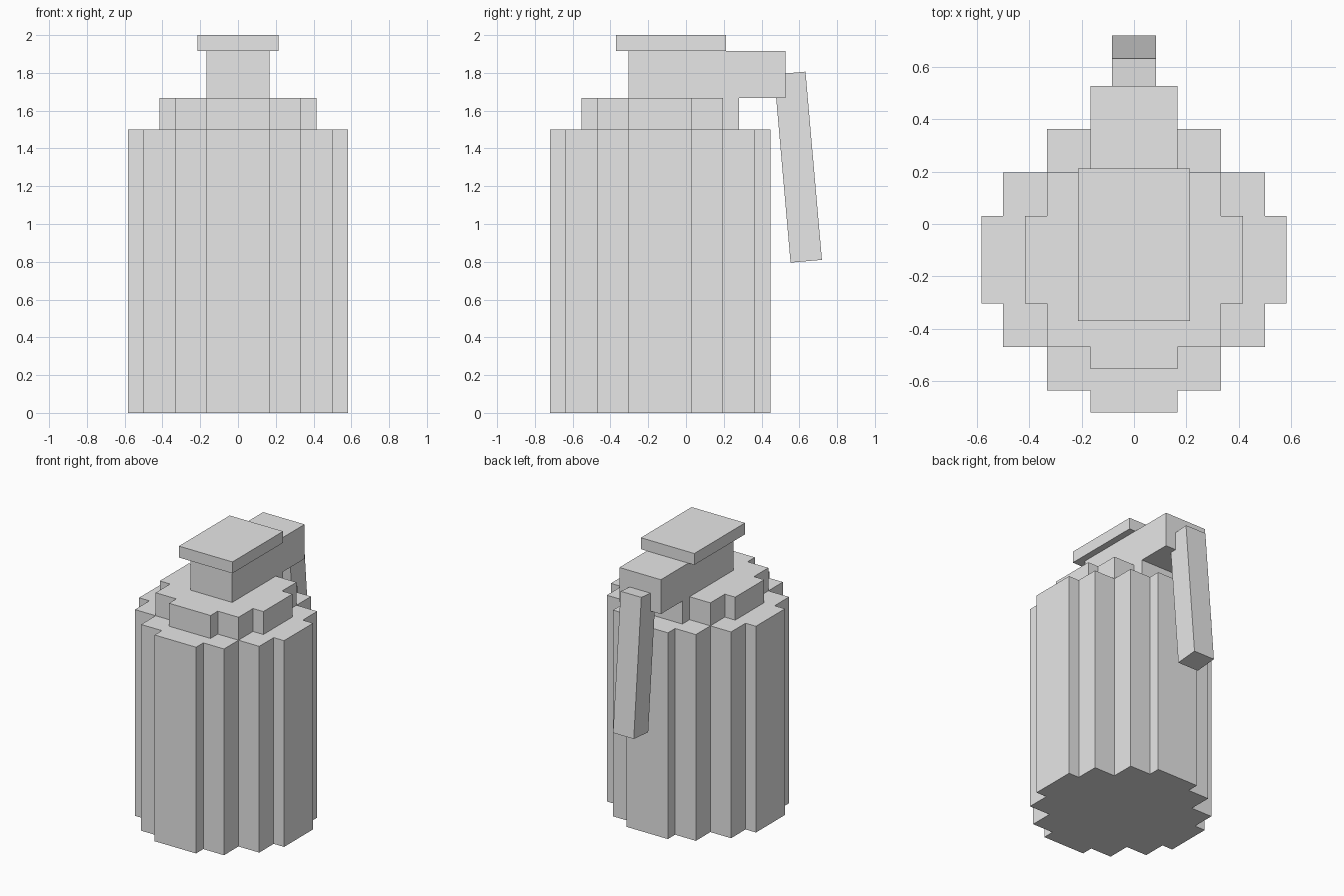
import bpy
import bmesh
import math

cube = bpy.data.objects.get("Cube")
if cube:
    bpy.data.objects.remove(cube, do_unlink=True)

# Single flat colour
grey = bpy.data.materials.new("light_grey")
grey.use_nodes = True
COLOUR = (0.8, 0.8, 0.8, 1.0)
grey.diffuse_color = COLOUR
for node in grey.node_tree.nodes:
    if node.type == 'BSDF_PRINCIPLED':
        node.inputs["Base Color"].default_value = COLOUR

BODY_Y = -0.137   # centre of the flask body along y
U = 1 / 6         # step width of the blocky outline


def finish(name, bm):
    bmesh.ops.recalc_face_normals(bm, faces=bm.faces)
    mesh = bpy.data.meshes.new(name)
    bm.to_mesh(mesh)
    bm.free()
    mesh.materials.append(grey)
    obj = bpy.data.objects.new(name, mesh)
    bpy.context.collection.objects.link(obj)
    return obj


def box(name, size, centre, tilt=0.0):
    bm = bmesh.new()
    bmesh.ops.create_cube(bm, size=1)
    bmesh.ops.scale(bm, vec=size, verts=bm.verts)
    obj = finish(name, bm)
    obj.location = centre
    obj.rotation_euler.x = tilt
    return obj


def stepped_prism(name, quarter, z0, z1):
    """Extrude a stepped outline mirrored from its +x +y quarter."""
    right = quarter + [(x, -y) for x, y in reversed(quarter)]
    outline = right + [(-x, y) for x, y in reversed(right)]
    bm = bmesh.new()
    face = bm.faces.new([bm.verts.new((x, y + BODY_Y, z0)) for x, y in outline])
    ext = bmesh.ops.extrude_face_region(bm, geom=[face], use_keep_orig=True)
    top = [v for v in ext["geom"] if isinstance(v, bmesh.types.BMVert)]
    bmesh.ops.translate(bm, vec=(0, 0, z1 - z0), verts=top)
    return finish(name, bm)


# Main body and the smaller shoulder above it
stepped_prism("body", [(U, 3.5 * U), (U, 3 * U), (2 * U, 3 * U), (2 * U, 2 * U),
                       (3 * U, 2 * U), (3 * U, U), (3.5 * U, U)], 0, 1.5)
stepped_prism("shoulder", [(U, 2.5 * U), (U, 2 * U), (2 * U, 2 * U),
                           (2 * U, U), (2.5 * U, U)], 1.5, 1.667)

# Neck block reaching back to carry the lever, and the cap on top
box("neck", (2 * U, 0.832, 0.25), (0, 0.111, 1.792))
box("cap", (0.43, 0.583, 0.083), (0, -0.08, 1.9585))

# Tilted lever hanging behind the body
box("lever", (U, U, 1.0), (0, 0.593, 1.301), math.radians(5))
